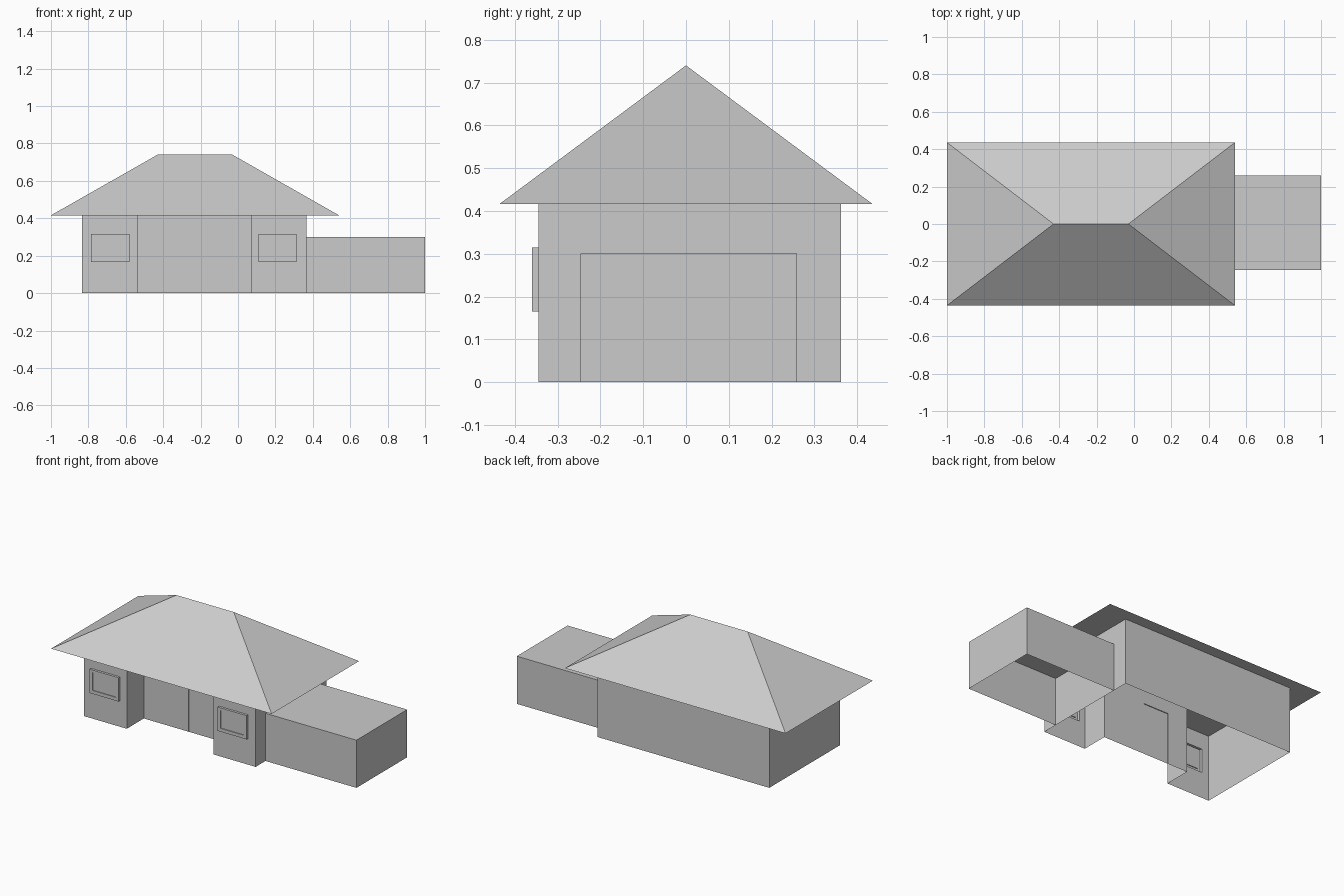
import bpy, bmesh

if "Cube" in bpy.data.objects:
    bpy.data.objects.remove(bpy.data.objects["Cube"])

def finish(bm, name):
    bmesh.ops.recalc_face_normals(bm, faces=bm.faces)
    mesh = bpy.data.meshes.new(name)
    bm.to_mesh(mesh)
    bm.free()
    obj = bpy.data.objects.new(name, mesh)
    bpy.context.collection.objects.link(obj)
    return obj

def add_walls(bm, outline, height):
    """Open-ended walls around an outline; returns one face per side and the top loop."""
    low = [bm.verts.new((x, y, 0)) for x, y in outline]
    high = [bm.verts.new((x, y, height)) for x, y in outline]
    n = len(outline)
    sides = [bm.faces.new((low[i], low[(i + 1) % n], high[(i + 1) % n], high[i]))
             for i in range(n)]
    return sides, high

def panel(bm, face, rect, y):
    """Inset a front-facing wall face and place the inner face on rect at depth y."""
    x0, x1, z0, z1 = rect
    bmesh.ops.inset_individual(bm, faces=[face], thickness=0.005)
    c = face.calc_center_median()
    for v in face.verts:
        v.co = (x0 if v.co.x < c.x else x1, y, z0 if v.co.z < c.z else z1)

FRONT, BACK, PORCH = -0.345, 0.362, -0.175
LEFT, RIGHT, BAY_L, BAY_R = -0.835, 0.365, -0.535, 0.07
EAVE = 0.416

# House walls with a recessed porch between two front bays
bm = bmesh.new()
sides, _ = add_walls(bm, [(LEFT, FRONT), (BAY_L, FRONT), (BAY_L, PORCH), (BAY_R, PORCH),
                          (BAY_R, FRONT), (RIGHT, FRONT), (RIGHT, BACK), (LEFT, BACK)], EAVE)

# Raised window frames with slightly sunken panes, one on each bay
for wall, cx in ((sides[0], -0.683), (sides[4], 0.211)):
    frame = (cx - 0.102, cx + 0.102, 0.165, 0.315)
    pane = (cx - 0.082, cx + 0.082, 0.186, 0.299)
    for rect, y in ((frame, FRONT), (frame, -0.36), (pane, -0.36), (pane, -0.355)):
        panel(bm, wall, rect, y)

# Front door, standing slightly proud of the porch wall
door = (-0.397, -0.22, 0.004, 0.325)
for y in (PORCH, PORCH - 0.005):
    panel(bm, sides[2], door, y)
finish(bm, "house_walls")

# Garage, open underneath
bm = bmesh.new()
_, top = add_walls(bm, [(RIGHT, -0.247), (1.0, -0.247), (1.0, 0.259), (RIGHT, 0.259)], 0.301)
bm.faces.new(top)
finish(bm, "garage")

# Hip roof with flat underside
bm = bmesh.new()
a, b, c, d = [bm.verts.new((x, y, EAVE)) for x, y in
              ((-1.0, -0.436), (0.54, -0.436), (0.54, 0.436), (-1.0, 0.436))]
r0, r1 = [bm.verts.new((x, 0, 0.74)) for x in (-0.43, -0.03)]
for f in ((a, b, r1, r0), (b, c, r1), (c, d, r0, r1), (d, a, r0), (d, c, b, a)):
    bm.faces.new(f)
finish(bm, "hip_roof")
